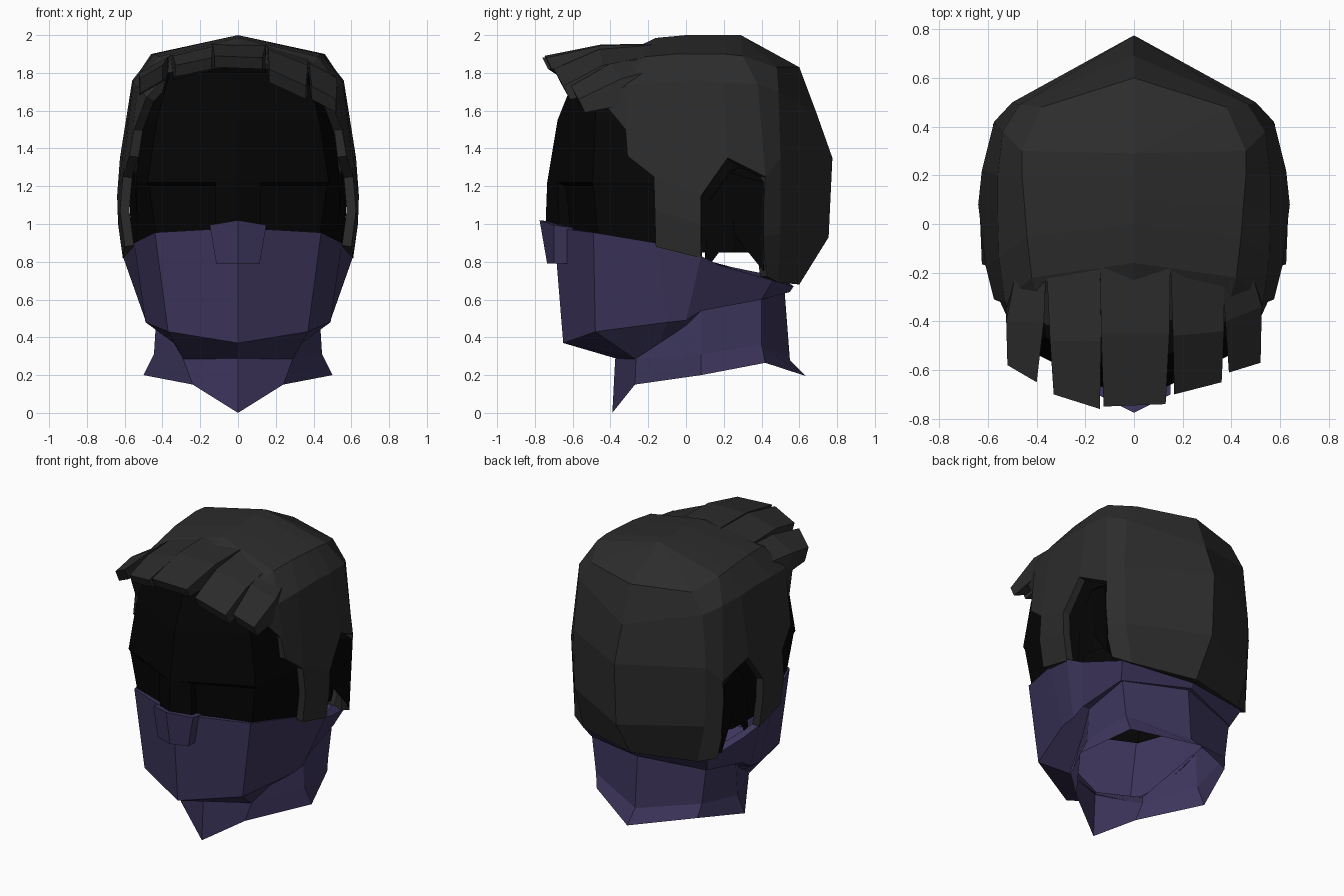
import bpy, bmesh
from mathutils import Vector


def material(name, rgb):
    m = bpy.data.materials.new(name)
    m.diffuse_color = (*rgb, 1)
    return m


HAIR = material("hair_dark", (0.025, 0.025, 0.025))
FACE = material("face_black", (0.0015, 0.0015, 0.0015))
CLOTH = material("cloth_purple", (0.047, 0.036, 0.108))


def skin(name, rows, mat, thick=0, mirror=True):
    """Skin a grid of points (None leaves a gap), optionally mirrored in x."""
    bm = bmesh.new()
    grid = [[bm.verts.new(p) if p else None for p in r] for r in rows]
    for a, b in zip(grid, grid[1:]):
        for i in range(len(a) - 1):
            f = (a[i], b[i], b[i + 1], a[i + 1])
            if all(f):
                bm.faces.new(f)
    bmesh.ops.remove_doubles(bm, verts=bm.verts, dist=0.0005)
    bmesh.ops.recalc_face_normals(bm, faces=bm.faces)
    mid = sum((v.co for v in bm.verts), Vector()) / len(bm.verts)
    if mirror:
        mid.x = 0
    out = sum((f.calc_center_median() - mid).dot(f.normal) * f.calc_area() for f in bm.faces)
    if out < 0:
        bmesh.ops.reverse_faces(bm, faces=bm.faces)
    bmesh.ops.delete(bm, geom=[v for v in bm.verts if not v.link_faces], context="VERTS")
    me = bpy.data.meshes.new(name)
    bm.to_mesh(me)
    bm.free()
    me.materials.append(mat)
    ob = bpy.data.objects.new(name, me)
    bpy.context.collection.objects.link(ob)
    if mirror:
        ob.modifiers.new("mirror", "MIRROR")
    if thick:
        s = ob.modifiers.new("thickness", "SOLIDIFY")
        s.thickness, s.offset = thick, -1
    return ob


# Hair cap: strips running from the crown down, front to back, ear gap left open
crown = (0, .29, 2)
skin("hair_cap", [
    [(0, -.38, 1.88), (.36, -.42, 1.8), (.485, -.46, 1.67), (.55, -.32, 1.5), None, None],
    [(0, -.16, 1.985), (.42, -.22, 1.885), (.53, -.32, 1.73), (.575, -.31, 1.36), None, None],
    [(0, 0, 2), (.44, -.05, 1.9), (.555, -.14, 1.75), (.61, -.17, 1.25), (.625, -.165, 1.07), (.6, -.16, .88)],
    [(0, .1, 2), (.45, .08, 1.9), (.56, .05, 1.76), (.64, .08, 1.15), (.635, .08, 1.0), (.61, .08, .82)],
    [(0, .2, 2), (.46, .2, 1.9), (.56, .2, 1.75), (.625, .22, 1.35), None, None],
    [crown, (.46, .3, 1.89), (.54, .38, 1.74), (.575, .42, 1.25), (.565, .4, .93), (.54, .43, .72)],
    [crown, (.38, .48, 1.83), (.47, .49, 1.7), (.5, .5, 1.35), (.49, .5, .95), (.43, .49, .69)],
    [crown, (0, .6, 1.83), (0, .69, 1.59), (0, .775, 1.35), (0, .755, .93), (0, .6, .68)],
], HAIR, thick=.05)


# Fringe tufts: sections of (x left, x right, y left, y right, z left, z right, thickness)
def tuft(name, sections):
    rows = []
    for xl, xr, yl, yr, zl, zr, t in sections:
        ring = [(xl, yl, zl), (xr, yr, zr), (xr, yr + t * .5, zr - t), (xl, yl + t * .5, zl - t)]
        rows.append(ring + ring[:1])
    cap = lambda r: [tuple(sum(c) / 4 for c in zip(*r[:4]))] * 5
    skin(name, [cap(rows[0])] + rows + [cap(rows[-1])], HAIR, mirror=False)


tuft("tuft_far_left", [(-.49, -.36, -.22, -.16, 1.8, 1.89, .05), (-.525, -.37, -.4, -.4, 1.8, 1.885, .12),
                       (-.52, -.4, -.58, -.65, 1.77, 1.84, .08)])
tuft("tuft_left", [(-.36, -.14, -.16, -.14, 1.895, 1.95, .05), (-.345, -.135, -.48, -.48, 1.89, 1.94, .13),
                   (-.33, -.14, -.7, -.76, 1.84, 1.88, .06)])
tuft("tuft_middle", [(-.14, .15, -.14, -.14, 1.955, 1.95, .05), (-.135, .145, -.45, -.45, 1.95, 1.945, .12),
                     (-.125, .13, -.75, -.74, 1.89, 1.88, .06)])
tuft("tuft_right", [(.15, .37, -.14, -.16, 1.95, 1.895, .05), (.16, .37, -.46, -.44, 1.925, 1.84, .14),
                    (.165, .36, -.7, -.65, 1.82, 1.73, .07)])
tuft("tuft_far_right", [(.36, .49, -.16, -.22, 1.89, 1.8, .05), (.375, .525, -.4, -.34, 1.85, 1.77, .13),
                        (.39, .52, -.61, -.57, 1.73, 1.66, .07)])


# Dark head: horizontal half rings with a brow step, open inside the mask
def head_ring(z, front, corner, side, back):
    return [(0, front, z), (corner[0], corner[1], z), (side, -.15, z), (side, .25, z), (side * .75, back * .8, z), (0, back, z)]


skin("face", [
    [(0, 0, 1.88)] * 6,
    head_ring(1.8, -.58, (.36, -.47), .44, .5),
    head_ring(1.55, -.68, (.43, -.48), .51, .6),
    head_ring(1.22, -.735, (.48, -.495), .54, .66),
    head_ring(1.2, -.69, (.47, -.49), .54, .66),
    head_ring(.85, -.66, (.42, -.46), .53, .6),
], FACE)

# Nose bridge between the eyes
skin("nose_bridge", [
    [(0, -.735, 1.22), (.12, -.68, 1.22), (.12, -.55, 1.22)],
    [(0, -.745, .95), (.12, -.67, .95), (.12, -.55, .95)],
], FACE)

# Ears sunk in the hair openings
skin("ears", [
    [(.5, .1, .75), (.5, .1, 1.15), (.5, .24, 1.32), (.5, .4, 1.26), (.5, .42, .75)],
    [(.54, .1, .75), (.54, .12, 1.12), (.55, .24, 1.27), (.58, .41, 1.22), (.555, .41, .75)],
    [(.53, .25, .95)] * 5,
], FACE)

# Mask over the lower face, wrapping to the nape, with the underside of the jaw
skin("mask", [
    [(0, -.65, .98), (.41, -.46, .95), (.5, -.16, .89), (.55, .06, .82), (.5, .25, .77), (.43, .4, .74), (0, .5, .72)],
    [(0, -.7, .98), (.44, -.49, .955), (.55, -.16, .9), (.61, .08, .83), (.57, .18, .78), (.48, .46, .7), (0, .57, .67)],
    [(0, -.65, .37), (.37, -.48, .43), (.49, -.1, .48), (.49, 0, .49), (.48, .08, .54), (.44, .4, .6), (0, .55, .64)],
    [(0, -.36, .285), (.29, -.27, .285), (.34, -.14, .37), (.39, 0, .46), (.43, .08, .54), (.42, .4, .6), (0, .52, .64)],
], CLOTH)

# Nose flap on the mask
skin("mask_nose_flap", [
    [(0, -.6, 1.0), (.15, -.6, .98), (.15, -.6, .98)],
    [(0, -.775, 1.02), (.15, -.7, .995), (.145, -.6, .98)],
    [(0, -.735, .79), (.115, -.7, .79), (.115, -.6, .79)],
    [(0, -.6, .79), (.115, -.6, .79), (.115, -.6, .79)],
], CLOTH)

# Neck flaring to a pointed collar, open underneath
skin("neck_collar", [
    [(0, -.36, .3), (.28, -.25, .32), (.43, .08, .55), (.43, .4, .6), (0, .52, .67)],
    [(0, -.375, .285), (.29, -.265, .285), (.445, .08, .31), (.4, .4, .36), (0, .55, .28)],
    [(0, -.39, 0), (.24, -.27, .15), (.5, .08, .2), (.38, .42, .265), (0, .635, .195)],
], CLOTH)
